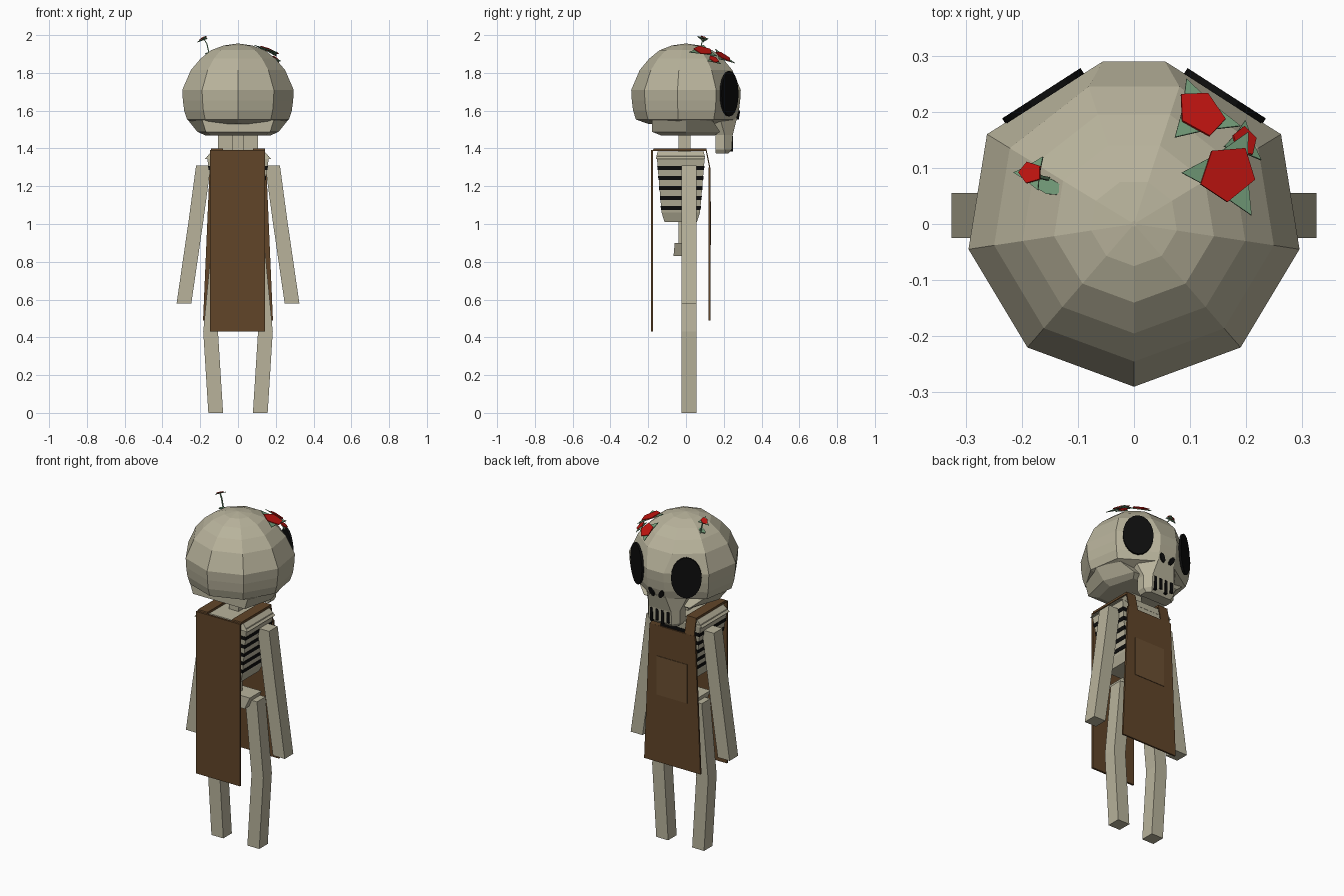
import bpy, bmesh, math
from mathutils import Vector, Matrix

if "Cube" in bpy.data.objects:
    bpy.data.objects.remove(bpy.data.objects["Cube"])


def material(name, rgb):
    m = bpy.data.materials.new(name)
    m.diffuse_color = (*rgb, 1)
    m.use_nodes = True
    m.node_tree.nodes["Principled BSDF"].inputs["Base Color"].default_value = m.diffuse_color
    return m


BONE = material("bone", (0.48, 0.45, 0.33))
DARK = material("hollow", (0.004, 0.004, 0.004))
CLOTH = material("cloth", (0.12, 0.06, 0.022))
PATCH = material("patch", (0.15, 0.08, 0.032))
RED = material("petal", (0.52, 0.007, 0.005))
GREEN = material("leaf", (0.17, 0.33, 0.19))


def finish(name, bm, mat):
    bmesh.ops.recalc_face_normals(bm, faces=bm.faces)
    me = bpy.data.meshes.new(name)
    bm.to_mesh(me)
    bm.free()
    me.materials.append(mat)
    ob = bpy.data.objects.new(name, me)
    bpy.context.collection.objects.link(ob)
    return ob


def loft(name, rings, mat):
    """Skin a stack of equal-length rings and cap both ends."""
    bm = bmesh.new()
    vs = [[bm.verts.new(p) for p in r] for r in rings]
    n = len(vs[0])
    for a, b in zip(vs, vs[1:]):
        for i in range(n):
            j = (i + 1) % n
            bm.faces.new((a[i], a[j], b[j], b[i]))
    bm.faces.new(vs[0])
    bm.faces.new(vs[-1])
    return finish(name, bm, mat)


def rect(x0, x1, y0, y1, z):
    return [(x0, y0, z), (x1, y0, z), (x1, y1, z), (x0, y1, z)]


def box(name, x0, x1, y0, y1, z0, z1, mat):
    return loft(name, [rect(x0, x1, y0, y1, z0), rect(x0, x1, y0, y1, z1)], mat)


def disc(name, pos, normal, rx, rz, mat, sides=20, depth=0.012, roll=0.0):
    """Thin elliptical plate facing along normal, long axis near vertical."""
    n = Vector(normal).normalized()
    u = Vector((0, 0, 1)).cross(n).normalized()
    turn = Matrix.Rotation(roll, 3, n)
    u, v = turn @ u, turn @ n.cross(u)
    rings = []
    for d in (-depth / 2, depth / 2):
        rings.append([Vector(pos) + n * d + u * rx * math.cos(t) + v * rz * math.sin(t)
                      for t in (2 * math.pi * i / sides for i in range(sides))])
    return loft(name, rings, mat)


# cranium: nine-sided, flattened towards the face
def skull_ring(r, z):
    k = r / 0.29
    fx = 0.055 if z < 1.8 else 0.33 * r
    right = [(0.19 * k, -0.22 * k), (0.295 * k, -0.045 * k), (0.262 * k, 0.16 * k), (fx, 0.29 * k)]
    pts = [(0, -r)] + right + [(-x, y) for x, y in reversed(right)]
    return [(x, y, z) for x, y in pts]


loft("cranium", [skull_ring(r, z) for r, z in
                 [(0.2, 1.53), (0.265, 1.553), (0.28, 1.60), (0.287, 1.655), (0.29, 1.71), (0.245, 1.815),
                  (0.195, 1.875), (0.14, 1.92), (0.075, 1.945), (0.005, 1.955)]], BONE)
# underside of the skull
loft("skull_base", [
    [(-0.14, -0.13, 1.468), (0.14, -0.13, 1.468), (0.17, 0.0, 1.468), (0.13, 0.15, 1.468),
     (-0.13, 0.15, 1.468), (-0.17, 0.0, 1.468)],
    [(-0.17, -0.18, 1.488), (0.17, -0.18, 1.488), (0.215, 0.0, 1.488), (0.15, 0.18, 1.488),
     (-0.15, 0.18, 1.488), (-0.215, 0.0, 1.488)],
    [(-0.19, -0.18, 1.55), (0.19, -0.18, 1.55), (0.265, 0.0, 1.55), (0.22, 0.14, 1.55),
     (-0.22, 0.14, 1.55), (-0.265, 0.0, 1.55)]], BONE)


# jaw with narrowed front
def jaw_ring(front, back, y0, y1, z):
    return [(-back, y0, z), (back, y0, z), (back, y0 + 0.05, z), (front, y1, z),
            (-front, y1, z), (-back, y0 + 0.05, z)]


loft("jaw", [jaw_ring(0.065, 0.09, 0.158, 0.225, 1.373), jaw_ring(0.075, 0.105, 0.155, 0.242, 1.395),
             jaw_ring(0.075, 0.105, 0.155, 0.247, 1.47), jaw_ring(0.055, 0.14, 0.13, 0.27, 1.56)], BONE)
for i, (x, low) in enumerate([(-0.055, 1.40), (-0.018, 1.385), (0.018, 1.40), (0.055, 1.385)]):
    box(f"tooth_gap_{i}", x - 0.008, x + 0.008, 0.2, 0.25, low, 1.465, DARK)

for s, side in ((-1, "left"), (1, "right")):
    # eye sockets and nostrils
    disc(f"eye_socket_{side}", (s * 0.162, 0.228, 1.69), (s * 0.54, 0.84, 0), 0.083, 0.12, DARK)
    disc(f"nostril_{side}", (s * 0.032, 0.276, 1.577), (s * 0.1, 1, -0.2), 0.014, 0.028, DARK,
         sides=8, roll=s * 0.45)

    # arm and leg, each bent once
    def limb(name, pts, w=0.039):
        loft(f"{name}_{side}", [rect(s * x - w, s * x + w, -0.025, 0.055, z) for x, z in pts], BONE)
    limb("arm", [(0.183, 1.31), (0.222, 1.02), (0.286, 0.58)])
    limb("leg", [(0.103, 0.87), (0.145, 0.43), (0.118, 0.0)])

    # shoulder strap joining the two cloth panels
    path = [(-0.18, 1.375), (-0.175, 1.392), (0.105, 1.392), (0.126, 1.29)]
    rings = []
    for y, z in path:
        a, b = s * 0.08, s * 0.143
        rings.append([(a, y, z - 0.006), (b, y, z - 0.006), (b, y + 0.003, z + 0.007), (a, y + 0.003, z + 0.007)])
    loft(f"shoulder_strap_{side}", rings, CLOTH)

# neck, spine and pelvis
box("neck", -0.032, 0.032, -0.04, 0.025, 1.36, 1.49, BONE)
box("spine", -0.03, 0.03, -0.04, 0.0, 0.89, 1.02, BONE)
loft("pelvis", [rect(-0.09, 0.09, -0.066, 0.055, 0.83), rect(-0.12, 0.12, -0.06, 0.05, 0.90)], BONE)


# ribcage tapering down, with dark gaps between the ribs
def rib_ring(z, grow=0.0):
    t = (1.36 - z) / 0.35
    w = 0.165 - 0.055 * t + grow
    return rect(-w, w, -0.155 + 0.03 * t - grow, 0.1 - 0.03 * t + grow, z)


loft("ribcage", [rib_ring(1.01, -0.012), rib_ring(1.06), rib_ring(1.34), rib_ring(1.36)], BONE)
loft("shoulders", [rect(-0.175, 0.175, -0.16, 0.1, 1.345), rect(-0.14, 0.14, -0.15, 0.095, 1.383)], BONE)
for i, z in enumerate([1.085, 1.137, 1.19, 1.243, 1.296]):
    loft(f"rib_gap_{i}", [rib_ring(z - 0.011, 0.002), rib_ring(z + 0.011, 0.002)], DARK)

# cloth panels and patch
box("back_panel", -0.147, 0.143, -0.186, -0.174, 0.43, 1.392, CLOTH)
loft("front_panel", [rect(-0.185, 0.185, 0.119, 0.129, 0.49), rect(-0.15, 0.15, 0.119, 0.129, 1.3)], CLOTH)
box("cloth_patch", -0.1, 0.1, 0.127, 0.132, 0.89, 1.12, PATCH)


# flowers: pentagon of petals over pointed leaves
def flower(name, pos, normal, r, roll):
    n = Vector(normal).normalized()
    disc(f"{name}_petals", Vector(pos) + n * 0.006, n, r * 0.85, r, RED, sides=5, depth=0.004, roll=roll)
    for k in range(3):
        q = Matrix.Rotation(roll + k * 2.1, 3, n) @ n.orthogonal().normalized()
        w = n.cross(q)
        c = Vector(pos)
        base = [c + q * r * 0.3 + w * r * 0.6, c + q * r * 0.3 - w * r * 0.6, c + q * r * 1.5]
        loft(f"{name}_leaf_{k}", [base, [p + n * 0.003 for p in base]], GREEN)


flower("flower_large", (0.165, 0.09, 1.914), (0.4, 0.15, 1), 0.058, 0.3)
flower("flower_medium", (0.118, 0.195, 1.883), (0.35, 0.65, 1), 0.05, 1.0)
flower("flower_small", (0.194, 0.145, 1.868), (0.7, 0.5, 1), 0.03, 0.6)
flower("flower_tall", (-0.182, 0.09, 1.978), (-0.5, 0.3, 1), 0.024, 0.2)
# stem and leaf of the tall flower
loft("stem", [rect(-0.153, -0.147, 0.077, 0.083, 1.89), rect(-0.168, -0.162, 0.08, 0.086, 1.955),
              rect(-0.184, -0.178, 0.087, 0.093, 1.98)], GREEN)
disc("stem_leaf", (-0.152, 0.067, 1.908), (-0.3, 0.1, 1), 0.014, 0.026, GREEN, sides=8, depth=0.004)
